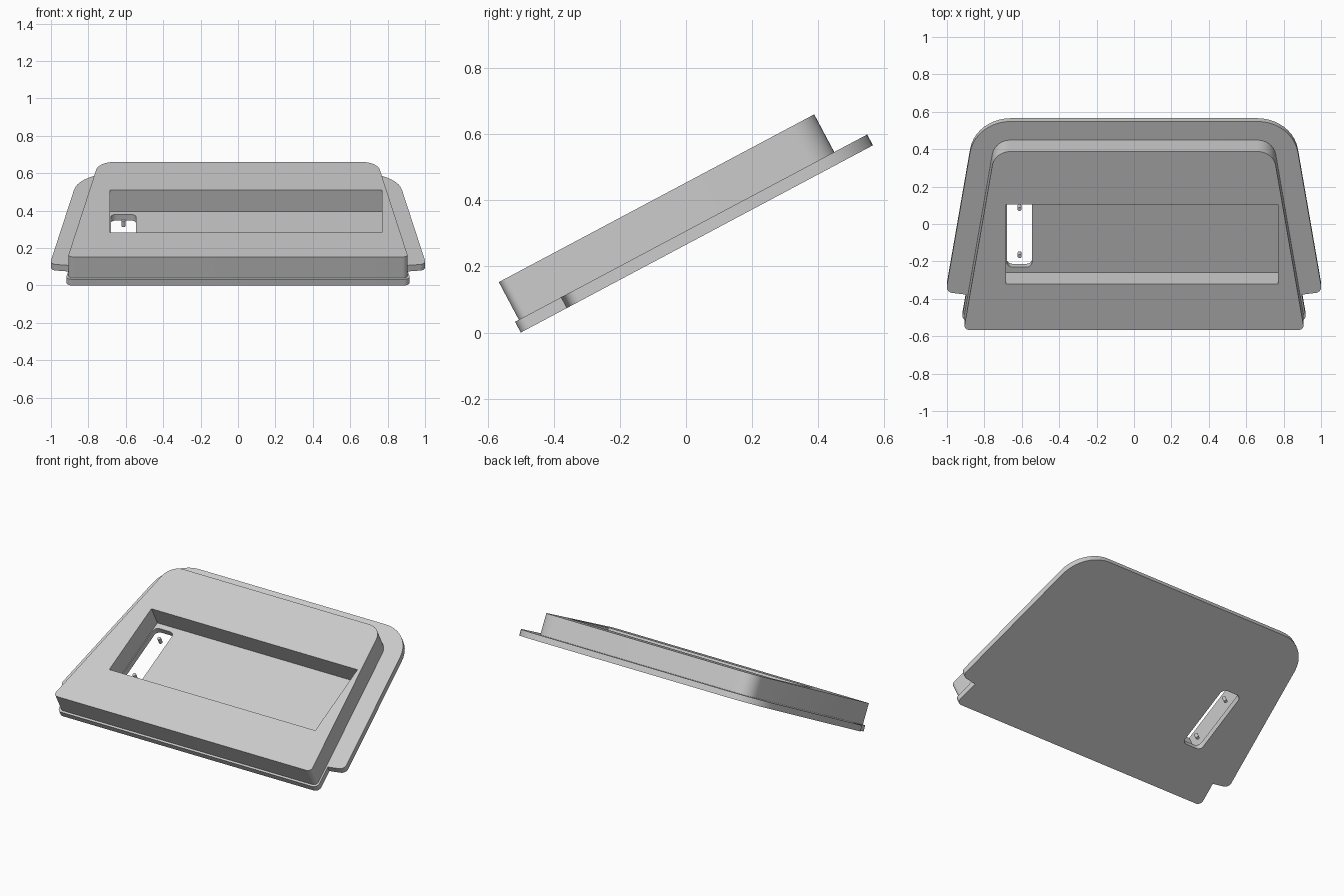
import bpy
import bmesh
import math
from mathutils import Vector

cube = bpy.data.objects.get("Cube")
if cube:
    bpy.data.objects.remove(cube, do_unlink=True)

TILT = math.radians(28)
PLATE = 0.037    # thickness of the base plate
TOP = 0.166      # height of the raised body above the underside
TAPER = 0.153    # how quickly the sides narrow toward the back

grey = bpy.data.materials.new("plain_grey")
grey.use_nodes = True
grey.diffuse_color = (0.6, 0.6, 0.6, 1)
grey.node_tree.nodes["Principled BSDF"].inputs["Base Color"].default_value = (0.6, 0.6, 0.6, 1)


def rounded(corners, steps=10):
    """Outline with every (x, y, radius) corner filleted."""
    out = []
    for i, (x, y, r) in enumerate(corners):
        p = Vector((x, y))
        if r == 0:
            out.append(p)
            continue
        a = (Vector(corners[i - 1][:2]) - p).normalized()
        b = (Vector(corners[(i + 1) % len(corners)][:2]) - p).normalized()
        half = a.angle(b) / 2
        centre = p + (a + b).normalized() * (r / math.sin(half))
        start = p + a * (r / math.tan(half)) - centre
        end = p + b * (r / math.tan(half)) - centre
        sweep = start.angle(end)
        for k in range(steps + 1):
            t = k / steps
            out.append(centre + (start * math.sin((1 - t) * sweep)
                                 + end * math.sin(t * sweep)) / math.sin(sweep))
    return out


def mirrored(right_side):
    """Complete a right-hand list of corners across x = 0."""
    return right_side + [(-x, y, r) for x, y, r in reversed(right_side)]


def box(x0, x1, y0, y1, r):
    return [(x0, y0, r), (x1, y0, r), (x1, y1, r), (x0, y1, r)]


def slab(name, loops, low, high):
    """Extrude an outline, with further loops as holes, along the tilted normal."""
    bm = bmesh.new()
    edges = []
    for loop in loops:
        verts = [bm.verts.new((p.x, p.y, low)) for p in loop]
        edges += [bm.edges.new((v, verts[i - 1])) for i, v in enumerate(verts)]
    bmesh.ops.triangle_fill(bm, edges=edges, use_beauty=True, normal=(0, 0, 1))
    grown = bmesh.ops.extrude_face_region(bm, geom=bm.faces[:], use_keep_orig=True)
    moved = [g for g in grown["geom"] if isinstance(g, bmesh.types.BMVert)]
    bmesh.ops.translate(bm, verts=moved, vec=(0, 0, high - low))
    bmesh.ops.recalc_face_normals(bm, faces=bm.faces[:])
    mesh = bpy.data.meshes.new(name)
    bm.to_mesh(mesh)
    bm.free()
    mesh.materials.append(grey)
    obj = bpy.data.objects.new(name, mesh)
    bpy.context.collection.objects.link(obj)
    obj.location = (0, -0.5, 0)
    obj.rotation_euler.x = TILT
    bpy.ops.object.select_all(action="DESELECT")
    obj.select_set(True)
    bpy.context.view_layer.objects.active = obj
    bpy.ops.object.shade_smooth_by_angle(angle=math.radians(30))


# Base plate with side flanges and a rounded slot
back = 1.207
plate = mirrored([
    (0.922, 0, 0.03),
    (0.922 - TAPER * 0.158, 0.158, 0),
    (1.006, 0.174, 0.035),
    (1.006 - TAPER * (back - 0.174), back, 0.22),
])
slot = box(-0.68, -0.545, 0.325, 0.74, 0.03)
slab("base_plate", [rounded(plate), rounded(slot, 4)], 0, PLATE)

# Raised body with a rectangular pocket down to the plate
body = mirrored([
    (0.91, 0.013, 0.025),
    (0.91 - TAPER * 1.081, 1.094, 0.1),
])
pocket = box(-0.685, 0.77, 0.292, 0.773, 0)
slab("raised_body", [rounded(body), rounded(pocket)], PLATE, TOP)

# Small pins standing inside the slot
for label, y in (("front", 0.39), ("back", 0.675)):
    ring = [Vector((-0.612 + 0.011 * math.cos(a), y + 0.011 * math.sin(a)))
            for a in (k * math.tau / 16 for k in range(16))]
    slab(label + "_slot_pin", [ring], 0, PLATE)
